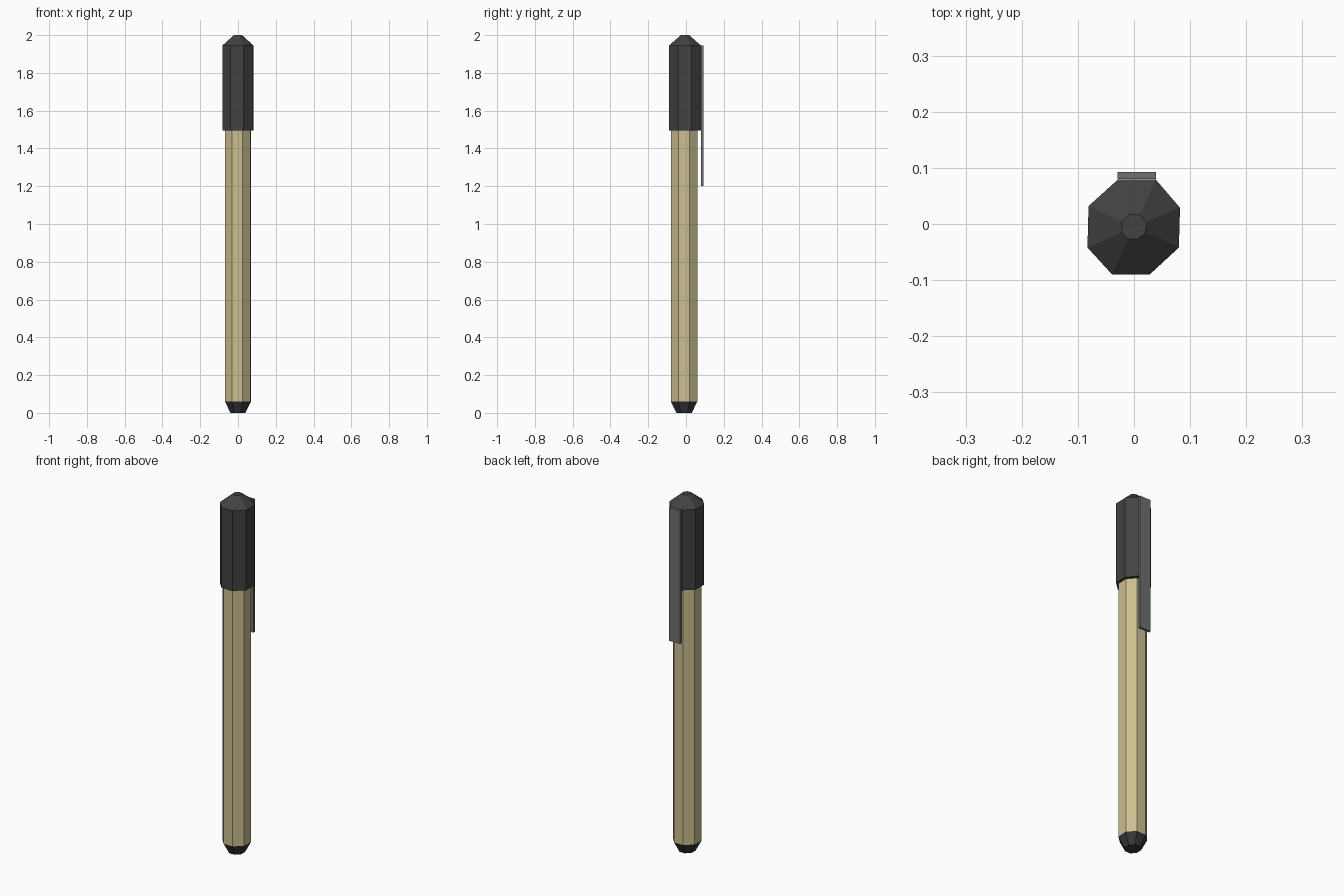
import bpy, bmesh
from mathutils import Matrix

if "Cube" in bpy.data.objects:
    bpy.data.objects.remove(bpy.data.objects["Cube"])

# Slightly skewed octagon shared by every part of the pen
OCT = [(0.039, 0.084), (-0.029, 0.084), (-0.081, 0.037), (-0.083, -0.037),
       (-0.039, -0.085), (0.028, -0.085), (0.080, -0.037), (0.082, 0.034)]


def material(name, rgb):
    m = bpy.data.materials.new(name)
    m.diffuse_color = (*rgb, 1)
    m.use_nodes = True
    m.node_tree.nodes["Principled BSDF"].inputs["Base Color"].default_value = m.diffuse_color
    return m


def finish(name, bm, mat):
    bmesh.ops.recalc_face_normals(bm, faces=bm.faces)
    me = bpy.data.meshes.new(name)
    bm.to_mesh(me)
    bm.free()
    me.materials.append(mat)
    ob = bpy.data.objects.new(name, me)
    bpy.context.collection.objects.link(ob)


def loft(name, sections, cy, mat):
    """Stack octagons given as (z, scale) and cap both ends."""
    bm = bmesh.new()
    rings = [[bm.verts.new((x * s, y * s + cy, z)) for x, y in OCT] for z, s in sections]
    for a, b in zip(rings, rings[1:]):
        for i in range(8):
            j = (i + 1) % 8
            bm.faces.new((a[i], a[j], b[j], b[i]))
    bm.faces.new(rings[0])
    bm.faces.new(rings[-1])
    finish(name, bm, mat)


black = material("black_plastic", (0.055, 0.055, 0.055))
dark = material("dark_plastic", (0.04, 0.04, 0.045))
tan = material("tan_barrel", (0.60, 0.52, 0.28))
steel = material("grey_metal", (0.16, 0.16, 0.16))

# Barrel, its tapered end plug and the wider pointed cap
loft("barrel", [(0.06, 0.83), (1.5, 0.83)], -0.010, tan)
loft("end_plug", [(0, 0.48), (0.06, 0.83)], -0.010, dark)
loft("cap", [(1.495, 1), (1.945, 1), (2.0, 0.26)], -0.005, black)

# Flat pocket clip on the back of the cap
bm = bmesh.new()
bmesh.ops.create_cube(bm, size=1, matrix=Matrix.Translation((0.005, 0.0865, 1.5725))
                      @ Matrix.Diagonal((0.068, 0.013, 0.745, 1)))
finish("pocket_clip", bm, steel)
